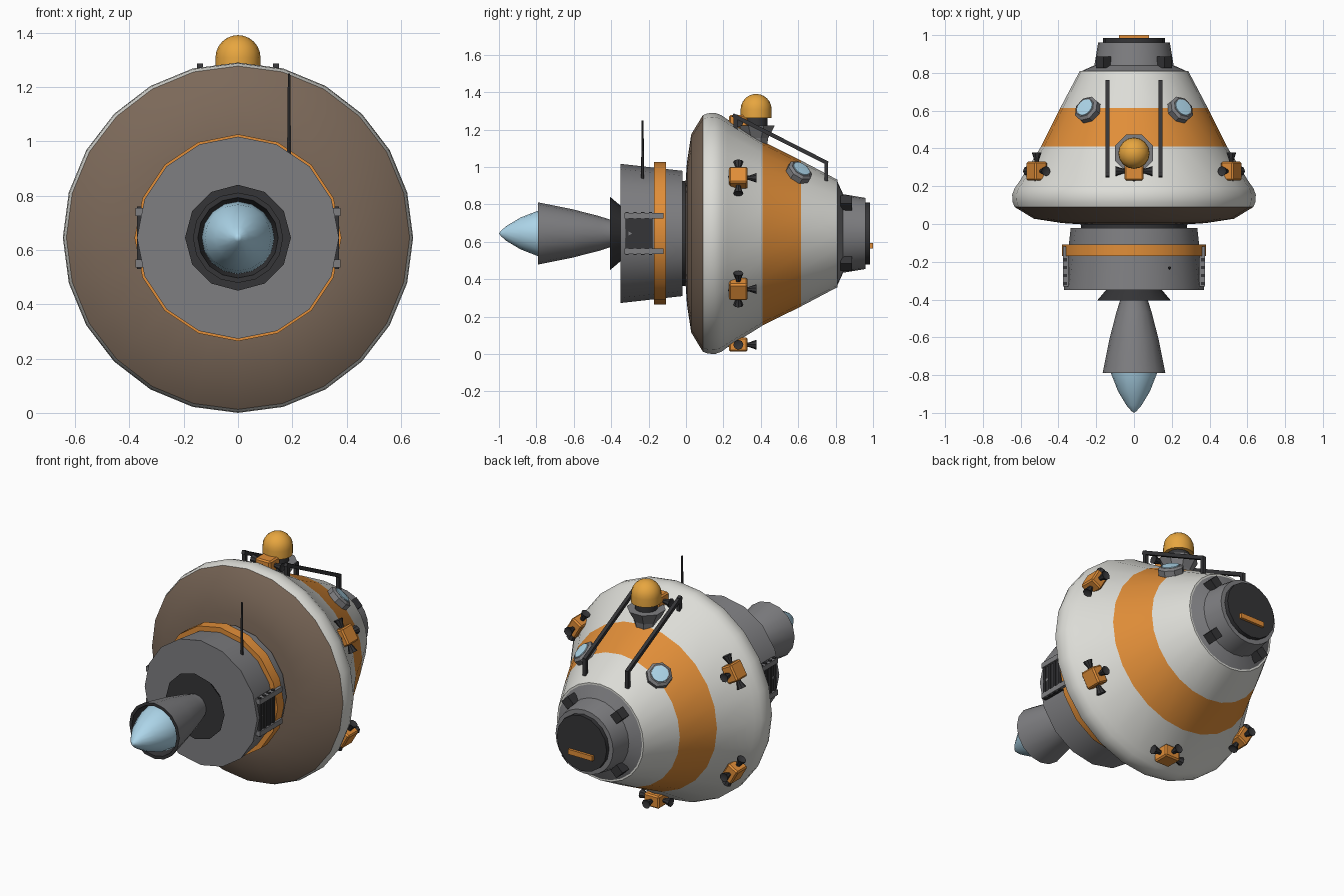
import bpy, bmesh
from math import sin, cos, pi, radians
from mathutils import Matrix, Vector

if "Cube" in bpy.data.objects:
    bpy.data.objects.remove(bpy.data.objects["Cube"])

CZ = 0.645  # height of the long axis


def mat(name, r, g, b):
    m = bpy.data.materials.new(name)
    m.diffuse_color = (r, g, b, 1)
    m.use_nodes = True
    m.node_tree.nodes["Principled BSDF"].inputs["Base Color"].default_value = m.diffuse_color
    return m


WHITE = mat("white", .72, .72, .68)
ORANGE = mat("orange", .75, .27, .04)
GREY = mat("grey", .21, .21, .22)
DARK = mat("dark", .035, .035, .038)
BROWN = mat("brown", .2, .14, .1)
BLUE = mat("pale_blue", .42, .67, .82)
GOLD = mat("gold", .8, .38, .05)


def finish(name, bm, mats, smooth=True):
    bmesh.ops.recalc_face_normals(bm, faces=bm.faces)
    me = bpy.data.meshes.new(name)
    bm.to_mesh(me)
    bm.free()
    for m in mats:
        me.materials.append(m)
    if smooth:
        me.shade_smooth()
        me.set_sharp_from_angle(angle=radians(31))
    ob = bpy.data.objects.new(name, me)
    bpy.context.collection.objects.link(ob)
    return ob


AXIS = Matrix.Translation((0, 0, CZ)) @ Matrix.Rotation(-pi / 2, 4, 'X')


def lathe(name, prof, n, mats, seg=None, M=AXIS, smooth=True):
    """Revolve (height, radius) points round local z; seg = material index per band."""
    bm = bmesh.new()
    rings = []
    for h, r in prof:
        if r == 0:
            v = bm.verts.new(M @ Vector((0, 0, h)))
            rings.append([v] * n)
        else:
            rings.append([bm.verts.new(M @ Vector((r * sin(2 * pi * i / n), r * cos(2 * pi * i / n), h)))
                          for i in range(n)])
    for k in range(len(rings) - 1):
        a, b = rings[k], rings[k + 1]
        for i in range(n):
            j = (i + 1) % n
            f = bm.faces.new(list(dict.fromkeys((a[i], a[j], b[j], b[i]))))
            f.material_index = seg[k] if seg else 0
    return finish(name, bm, mats, smooth)


def box(name, size, M, m, bevel=0):
    bm = bmesh.new()
    bmesh.ops.create_cube(bm, size=1, matrix=M @ Matrix.Diagonal((*size, 1)))
    if bevel:
        bmesh.ops.bevel(bm, geom=bm.edges[:], offset=bevel, segments=1, affect='EDGES')
    return finish(name, bm, [m], False)


def bar(name, p, q, w, m):
    p, q = Vector(p), Vector(q)
    d = q - p
    M = Matrix.Translation((p + q) / 2) @ d.to_track_quat('Z', 'X').to_matrix().to_4x4()
    return box(name, (w, w, d.length), M, m)


T = Matrix.Translation

# capsule: heat shield and striped conical hull
lathe("heat_shield", [(-.01, 0), (-.007, .2), (.005, .38), (.028, .53), (.09, .632), (.09, 0)], 24, [BROWN])
lathe("capsule_hull", [(.085, 0), (.09, .632), (.115, .642), (.155, .645), (.19, .632), (.22, .61),
                       (.41, .492), (.615, .39), (.81, .287), (.81, 0)], 24, [WHITE, ORANGE],
      [0, 0, 0, 0, 0, 0, 1, 0, 0])

# docking neck, hatch and latches
lathe("docking_neck", [(.79, 0), (.805, .288), (.84, .21), (.96, .19), (.965, 0)], 24, [GREY])
lathe("hatch", [(.95, 0), (.95, .165), (.985, .165), (.985, 0)], 16, [DARK])
box("hatch_handle", (.16, .03, .03), T((0, .985, .58)), ORANGE)
for sx in (-1, 1):
    for sz in (-1, 1):
        M = T((sx * .162, .857, CZ + sz * .162)) @ Matrix.Rotation(sx * sz * pi / 4, 4, 'Y')
        box("neck_latch", (.058, .062, .055), M, DARK)

# service module with orange band
lathe("service_module", [(-.35, 0), (-.35, .372), (-.02, .335), (-.02, 0)], 16, [GREY])
lathe("service_band", [(-.17, .34), (-.17, .381), (-.108, .381), (-.108, .34), (-.17, .34)], 16, [ORANGE])
lathe("module_joint", [(-.04, 0), (-.04, .28), (.02, .28), (.02, 0)], 16, [DARK])

# side radiators: rails with dark slats
for s in (-1, 1):
    for z in (CZ - .095, CZ + .095):
        bar("radiator_rail", (s * .362, -.33, z), (s * .362, -.12, z), .03, GREY)
    box("radiator_back", (.02, .14, .22), T((s * .355, -.25, CZ)), DARK)
    for k in range(4):
        y = -.315 + k * .042
        bar("radiator_slat", (s * .364, y, CZ - .115), (s * .364, y, CZ + .115), .017, DARK)

# engine
lathe("engine_skirt", [(-.34, 0), (-.34, .14), (-.405, .195), (-.405, 0)], 12, [DARK])
lathe("engine_nozzle", [(-.38, .07), (-.4, .072), (-.465, .093), (-.61, .13), (-.79, .166),
                        (-.79, .148), (-.61, .112), (-.4, .055)], 16, [GREY, DARK], [0, 0, 0, 0, 1, 1, 1])
lathe("exhaust_plume", [(-.5, 0), (-.64, .118), (-.71, .134), (-.79, .122), (-.885, .085),
                        (-.96, .04), (-.99, .014), (-1, 0)], 16, [BLUE])

# whip antenna
lathe("antenna", [(.9, 0), (.9, .009), (1.25, .005), (1.25, 0)], 6, [DARK], M=T((.188, -.232, 0)))

# beacon on top
B = T((0, .375, 0))
lathe("beacon_base", [(1.1, 0), (1.1, .06), (1.155, .07), (1.222, .108), (1.222, 0)], 8, [GREY],
      M=B @ Matrix.Rotation(pi / 8, 4, 'Z'), smooth=False)
lathe("beacon_collar", [(1.2, 0), (1.2, .062), (1.268, .062), (1.268, 0)], 16, [DARK], M=B)
dome = [(1.308 + .083 * sin(a * pi / 12), .083 * cos(a * pi / 12)) for a in range(6)]
lathe("beacon_dome", [(1.262, 0), (1.262, .083)] + dome + [(1.391, 0)], 16, [GOLD], M=B)

# grab rails
for s in (-1, 1):
    x = s * .14
    bar("grab_rail", (x, .25, 1.278), (x, .758, 1.02), .021, DARK)
    bar("grab_rail_front_post", (x, .265, 1.28), (x, .265, 1.18), .021, DARK)
    bar("grab_rail_rear_post", (x, .75, 1.03), (x, .75, .925), .021, DARK)

# portholes, facing along the hull normal
for s in (-1, 1):
    a = s * radians(37)
    n = Vector((sin(a), .53, cos(a))).normalized()
    pos = Vector((.4 * sin(a), .6, CZ + .4 * cos(a)))
    M = T(pos) @ n.to_track_quat('Z', 'Y').to_matrix().to_4x4() @ Matrix.Rotation(pi / 8, 4, 'Z')
    lathe("porthole_rim", [(-.03, 0), (-.03, .072), (.025, .072), (.036, .056), (.036, 0)], 8, [GREY], M=M,
          smooth=False)
    lathe("porthole_glass", [(.03, 0), (.03, .05), (.04, .047), (.043, 0)], 16, [BLUE], M=M)

# six thruster blocks, four small nozzles each
for k in range(6):
    R = T((0, .28, CZ)) @ Matrix.Rotation(k * pi / 3, 4, 'Y') @ T((0, 0, .595))
    box("thruster_block", (.1, .1, .075), R, ORANGE, .008)
    for d in ((1, 0, 0), (-1, 0, 0), (0, 1, 0), (0, -1, 0)):
        N = R @ Vector(d).to_track_quat('Z', 'Y').to_matrix().to_4x4()
        lathe("thruster_nozzle", [(.04, 0), (.04, .012), (.058, .013), (.098, .027), (.085, 0)], 8, [DARK], M=N)
